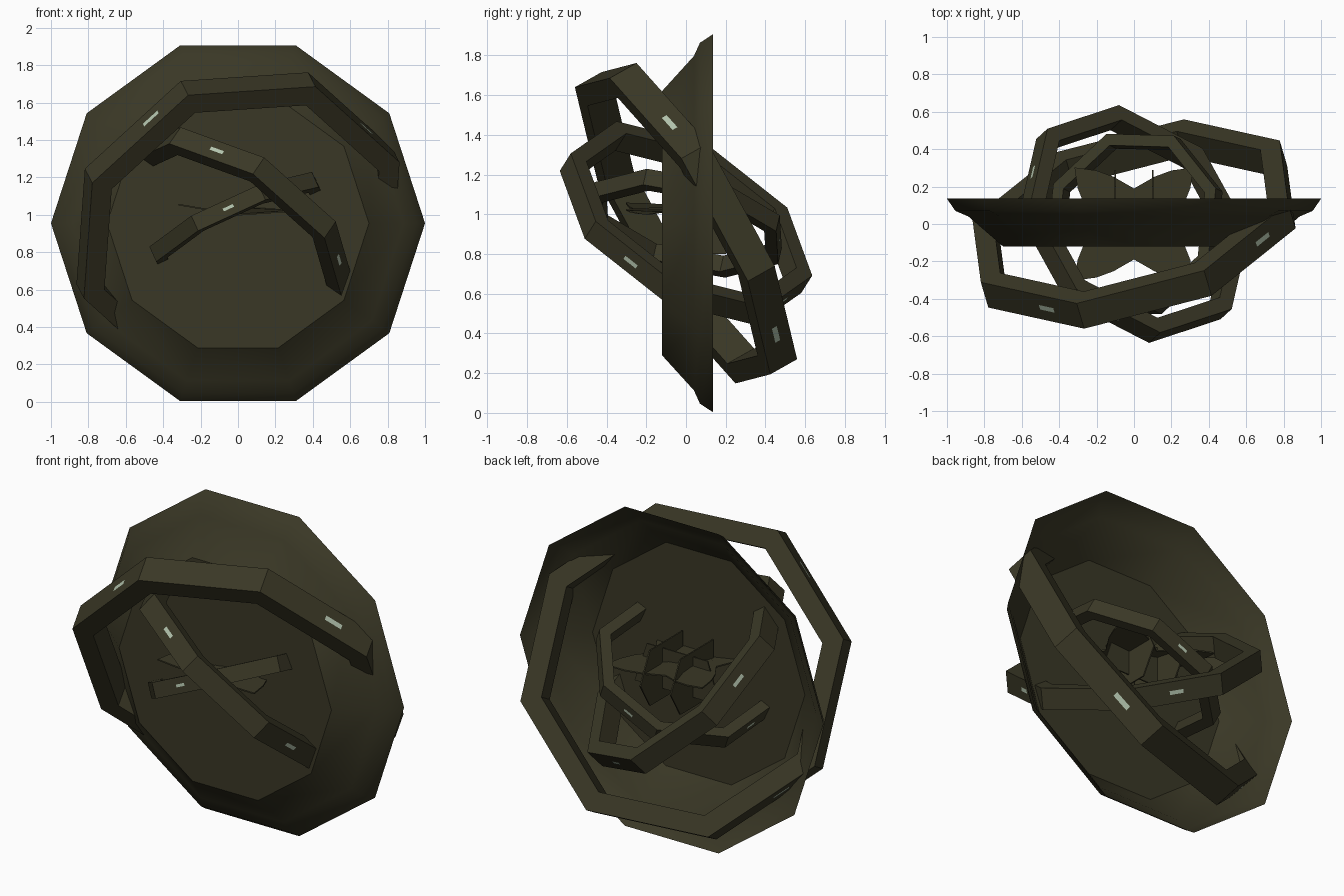
import bpy, bmesh, math
from mathutils import Vector

if "Cube" in bpy.data.objects:
    bpy.data.objects.remove(bpy.data.objects["Cube"])

CENTRE = Vector((0, 0, 0.955))


def material(name, rgb):
    m = bpy.data.materials.new(name)
    m.diffuse_color = (*rgb, 1)
    m.use_nodes = True
    m.node_tree.nodes["Principled BSDF"].inputs["Base Color"].default_value = m.diffuse_color
    return m


BRONZE = material("dark_olive", (0.042, 0.039, 0.019))
GLINT = material("pale_green", (0.45, 0.55, 0.42))


def make(name, verts, faces, mat, recalc=True):
    me = bpy.data.meshes.new(name)
    me.from_pydata([tuple(v) for v in verts], [], faces)
    if recalc:
        bm = bmesh.new()
        bm.from_mesh(me)
        bmesh.ops.recalc_face_normals(bm, faces=bm.faces)
        bm.to_mesh(me)
        bm.free()
    me.materials.append(mat)
    ob = bpy.data.objects.new(name, me)
    bpy.context.collection.objects.link(ob)
    return ob


# Ten-sided dish, open towards the back: (depth y, corner radius)
profile = [(-0.12, 0.70), (0.04, 0.885), (0.07, 0.955), (0.135, 1.0)]
N = 10
verts = [CENTRE + Vector((r * math.cos(k * math.tau / N), y, r * math.sin(k * math.tau / N)))
         for y, r in profile for k in range(N)]
faces = [tuple(range(N))]
for i in range(len(profile) - 1):
    for k in range(N):
        j = (k + 1) % N
        faces.append((i * N + k, i * N + j, (i + 1) * N + j, (i + 1) * N + k))
dish = make("dish", verts, faces, BRONZE)
bpy.context.view_layer.objects.active = dish
dish.select_set(True)
bpy.ops.object.shade_smooth_by_angle(angle=math.radians(38))


# Eight-sided tilted ring given by two neighbouring corner directions
def ring(name, a, b, radius, parity, shift):
    width, thick = radius * 0.174, radius * 0.13
    u = Vector(a).normalized()
    v = Vector(b)
    v = (v - u * v.dot(u)).normalized()
    n = u.cross(v)

    def corner(k, r, h):
        t = k * math.tau / 8
        return CENTRE + (u * math.cos(t) + v * math.sin(t)) * r + n * h

    section = [(radius, -width / 2), (radius, width / 2),
               (radius - thick, width / 2), (radius - thick, -width / 2)]
    vs = [corner(k, r, h) for k in range(8) for r, h in section]
    fs = []
    for k in range(8):
        p, q = k * 4, (k + 1) % 8 * 4
        for i in range(4):
            j = (i + 1) % 4
            fs.append((p + i, p + j, q + j, q + i))
    make(name, vs, fs, BRONZE)

    # Small pale inlays on every second outer face
    vs, fs = [], []
    for k in range(parity, 8, 2):
        for t, h in ((-1, -1), (1, -1), (1, 1), (-1, 1)):
            f = shift + t * 0.075
            p = corner(k, radius, 0).lerp(corner(k + 1, radius, 0), f)
            out = (p - CENTRE).normalized()
            vs.append(p + out * 0.002 + n * h * width * 0.09)
        m = len(vs)
        fs.append((m - 4, m - 3, m - 2, m - 1))
    make(name + "_inlays", vs, fs, GLINT, recalc=False)


ring("outer_ring", (-0.285, -0.49, 0.72), (0.395, -0.32, 0.775), 0.92, 1, 0.65)
ring("middle_ring", (-0.33, -0.37, 0.46), (0.07, -0.60, 0.33), 0.69, 0, 0.5)
ring("inner_ring", (-0.22, -0.44, 0.0), (0.14, -0.47, 0.17), 0.5175, 0, 0.5)


# Core: a horizontal concave star plate crossed by upright plates
def plate(name, outline, offset, thickness=0.008):
    lo = [Vector(p) - Vector(offset) * thickness / 2 for p in outline]
    hi = [Vector(p) + Vector(offset) * thickness / 2 for p in outline]
    n = len(outline)
    fs = [tuple(range(n)), tuple(range(n, 2 * n))]
    fs += [(i, (i + 1) % n, n + (i + 1) % n, n + i) for i in range(n)]
    make(name, lo + hi, fs, BRONZE)


star = []
for k in range(4):
    a0 = math.radians(-135 + 90 * k)
    for s in range(8):
        t = s / 8
        a = a0 + t * math.pi / 2
        r = 0.20 + 0.25 * abs(2 * t - 1) ** 1.5
        x, y = r * math.cos(a), r * math.sin(a) * 0.95
        star.append((x, y, 1.0 + 0.04 * abs(x) / 0.33 - 0.05 * x))
plate("core_star", star, (0, 0, 1))

for i, x in enumerate((-0.1, 0.1)):
    plate(f"core_upright_{i + 1}",
          [(x, -0.11, 0.80), (x, 0.20, 0.80), (x, 0.29, 0.95), (x, 0.20, 1.13), (x, -0.11, 1.13)],
          (1, 0, 0))
plate("core_cross_plate",
      [(-0.28, 0.08, 0.86), (0.28, 0.08, 0.86), (0.2, 0.08, 1.1), (-0.2, 0.08, 1.1)], (0, 1, 0))
